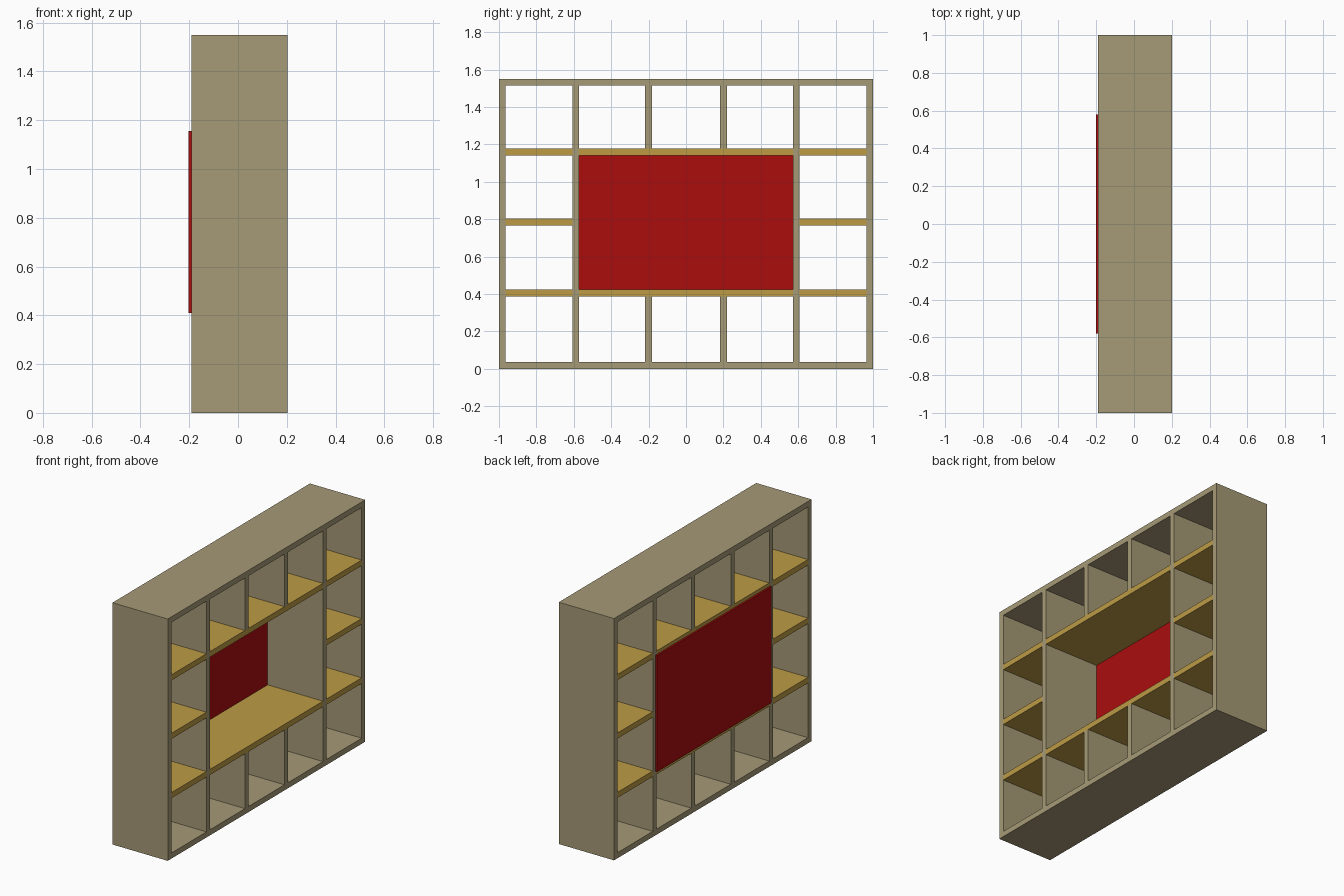
import bpy

cube = bpy.data.objects.get("Cube")
if cube:
    bpy.data.objects.remove(cube, do_unlink=True)


def material(name, rgb):
    mat = bpy.data.materials.new(name)
    mat.use_nodes = True
    mat.diffuse_color = (*rgb, 1)
    mat.node_tree.nodes["Principled BSDF"].inputs["Base Color"].default_value = (*rgb, 1)
    return mat


frame_mat = material("khaki board", (0.38, 0.32, 0.18))
shelf_mat = material("golden wood", (0.51, 0.33, 0.06))
panel_mat = material("deep red", (0.41, 0.004, 0.004))


def box(name, x, y, z, mat):
    """Box between the (low, high) limits on each axis."""
    bpy.ops.mesh.primitive_cube_add(size=1, location=[sum(r) / 2 for r in (x, y, z)])
    obj = bpy.context.object
    obj.name = name
    obj.scale = [r[1] - r[0] for r in (x, y, z)]
    bpy.ops.object.transform_apply(location=False, rotation=False, scale=True)
    obj.data.materials.append(mat)
    return obj


T = 0.036                 # board thickness
H = 1.55                  # total height
DEPTH = (-0.19, 0.202)    # board depth along x
INNER = 1 - T
POST = 0.59               # centre of the tall posts
LOW, MID, HIGH = 0.405, 0.785, 1.16


def around(c):
    return (c - T / 2, c + T / 2)


# Outer frame
box("bottom_board", DEPTH, (-INNER, INNER), (0, T), frame_mat)
box("top_board", DEPTH, (-INNER, INNER), (H - T, H), frame_mat)

for side, label in ((-1, "front"), (1, "rear")):
    box(label + "_end_board", DEPTH, sorted((side, side * INNER)), (0, H), frame_mat)
    # Tall posts and short dividers
    box(label + "_tall_post", DEPTH, around(side * POST), (T, H - T), frame_mat)
    box(label + "_lower_divider", DEPTH, around(side * 0.2), (T, LOW - T / 2), frame_mat)
    box(label + "_upper_divider", DEPTH, around(side * 0.2), (HIGH + T / 2, H - T), frame_mat)
    # Short shelves of the end columns
    span = sorted((side * (POST + T / 2), side * INNER))
    for level, z in (("low", LOW), ("middle", MID), ("high", HIGH)):
        box(f"{label}_{level}_shelf", DEPTH, span, around(z), shelf_mat)

# Long shelves around the central opening
for level, z in (("low", LOW), ("high", HIGH)):
    box(f"central_{level}_shelf", DEPTH, (T / 2 - POST, POST - T / 2), around(z), shelf_mat)

# Back panel closing the central opening
box("back_panel", (-0.202, DEPTH[0]), (-0.58, 0.58), (0.41, 1.155), panel_mat)
